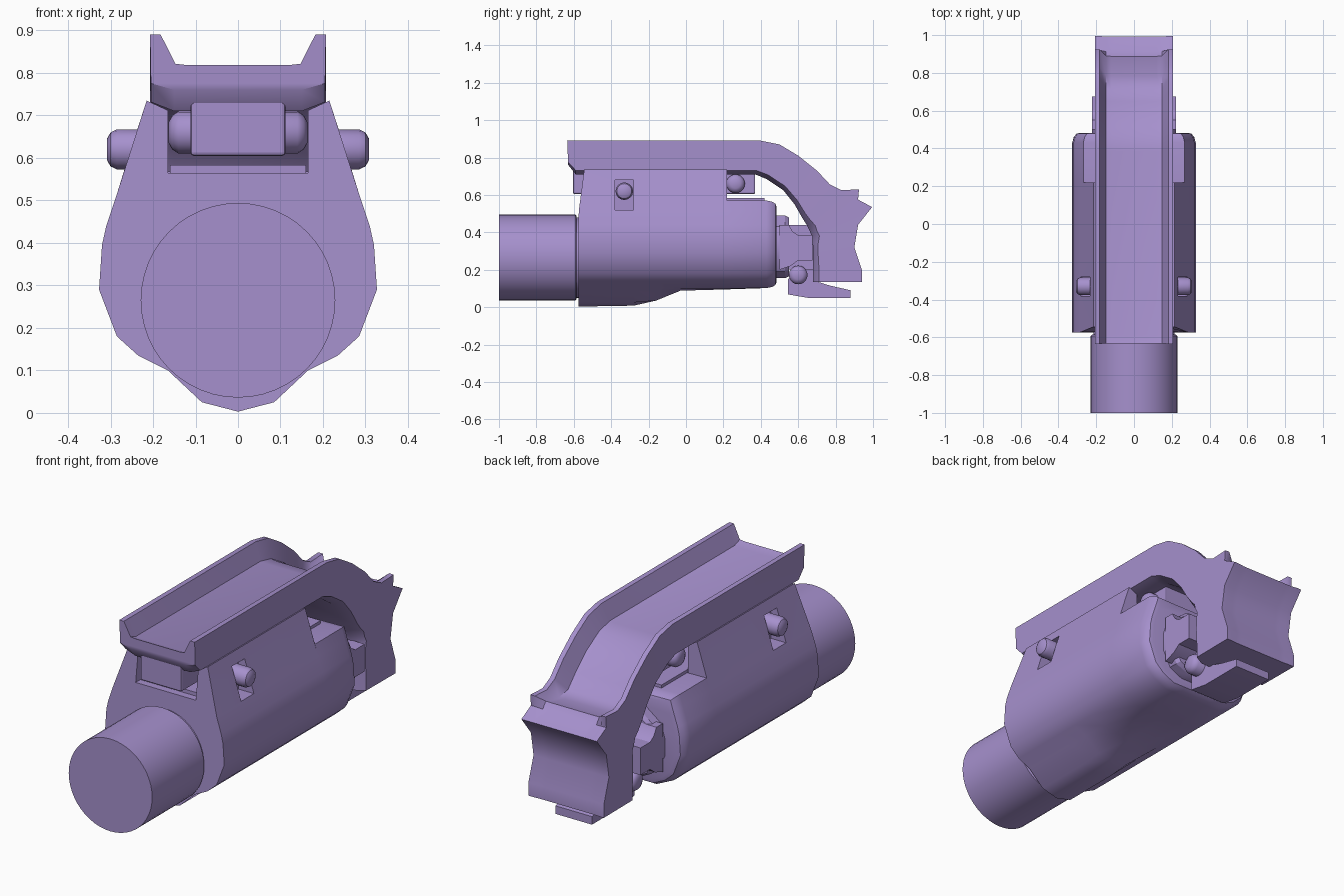
import bpy, bmesh, math
from mathutils import Vector

cube = bpy.data.objects.get("Cube")
if cube:
    bpy.data.objects.remove(cube, do_unlink=True)

mat = bpy.data.materials.new("soft purple")
mat.use_nodes = True
COL = (0.38, 0.28, 0.61, 1)
mat.diffuse_color = COL
mat.node_tree.nodes["Principled BSDF"].inputs["Base Color"].default_value = COL


def finish(name, bm, angle=35, bevel=0, segs=2):
    bmesh.ops.remove_doubles(bm, verts=bm.verts, dist=1e-5)
    bmesh.ops.recalc_face_normals(bm, faces=bm.faces)
    me = bpy.data.meshes.new(name)
    bm.to_mesh(me)
    bm.free()
    ob = bpy.data.objects.new(name, me)
    bpy.context.collection.objects.link(ob)
    me.materials.append(mat)
    bpy.ops.object.select_all(action='DESELECT')
    ob.select_set(True)
    bpy.context.view_layer.objects.active = ob
    if angle:
        bpy.ops.object.shade_smooth_by_angle(angle=math.radians(angle))
    if bevel:
        m = ob.modifiers.new("bevel", 'BEVEL')
        m.width, m.segments, m.limit_method = bevel, segs, 'ANGLE'
    return ob


def loft(name, rings, angle=35):
    """Skin a list of closed rings and cap both ends."""
    bm = bmesh.new()
    vs = [[bm.verts.new(p) for p in r] for r in rings]
    n = len(vs[0])
    for a, b in zip(vs, vs[1:]):
        for i in range(n):
            j = (i + 1) % n
            bm.faces.new((a[i], a[j], b[j], b[i]))
    bm.faces.new(vs[0])
    bm.faces.new(vs[-1])
    bmesh.ops.dissolve_degenerate(bm, dist=1e-5, edges=bm.edges)
    return finish(name, bm, angle)


def box(name, x0, x1, y0, y1, z0, z1, bevel=0):
    bm = bmesh.new()
    bmesh.ops.create_cube(bm, size=1)
    for v in bm.verts:
        v.co = Vector(((x0 + x1) / 2 + v.co.x * (x1 - x0),
                       (y0 + y1) / 2 + v.co.y * (y1 - y0),
                       (z0 + z1) / 2 + v.co.z * (z1 - z0)))
    return finish(name, bm, 0, bevel)


def side_prism(name, pts, x0, x1, bevel=0):
    """Extrude a (y, z) outline across x."""
    return loft(name, [[(x, y, z) for y, z in pts] for x in (x0, x1)], 30)


def lathe(name, profile, axis, centre, n=32):
    """Revolve (position, radius) pairs about the x or y axis."""
    cx, cy, cz = centre
    rings = []
    for t, r in profile:
        ring = []
        for i in range(n):
            a = 2 * math.pi * i / n
            c, s = r * math.cos(a), r * math.sin(a)
            ring.append((cx + t, cy + c, cz + s) if axis == 'x' else (cx + c, cy + t, cz + s))
        rings.append(ring)
    return loft(name, rings)


# Barrel with a narrow neck entering the body
lathe("barrel", [(-1, .229), (-.592, .229), (-.585, .222), (-.585, .215), (-.5, .215)],
      'y', (0, 0, .265), 48)

# Body: teardrop section with an open channel on top and a lower rear ledge
SIDE = [(.285, .515), (.31, .44), (.32, .395), (.327, .29), (.285, .18), (.235, .135),
        (.165, .10), (.085, .025)]
TOP_FRONT = [(.165, .565), (.165, .712), (.215, .735)]
TOP_BACK = [(.165, .568), (.2, .569), (.268, .57)]


def body_ring(y, zmin, top, s=1.0, lean=0.0):
    half = top + SIDE
    ring = half + [(0, .003)] + [(-x, z) for x, z in reversed(half)]
    out = []
    for x, z in ring:
        z = max(z, zmin)
        out.append((x * s, y + lean * max(0, z - .5), .33 + (z - .33) * s))
    return out


loft_body = loft("body", [
    body_ring(-.575, .003, TOP_FRONT, 1, .13),
    body_ring(-.28, .008, TOP_FRONT),
    body_ring(-.16, .035, TOP_FRONT),
    body_ring(-.03, .088, TOP_FRONT),
    body_ring(.22, .095, TOP_FRONT),
    body_ring(.22, .095, TOP_BACK),
    body_ring(.43, .102, TOP_BACK),
    body_ring(.46, .102, TOP_BACK, .975),
    body_ring(.478, .102, TOP_BACK, .93),
    body_ring(.483, .102, TOP_BACK, .87)])

# Side pockets with a rounded stud in each
for side, s in (("left", 1), ("right", -1)):
    x0, x1 = sorted((s * .2, s * .4))
    cutter = box(side + "_pocket_cutter", x0, x1, -.38, -.28, .52, .68)
    cutter.hide_render = True
    cutter.hide_set(True)
    m = loft_body.modifiers.new("pocket", 'BOOLEAN')
    m.operation, m.object, m.solver = 'DIFFERENCE', cutter, 'EXACT'
    lathe(side + "_stud", [(s * .19, .047), (s * .285, .047), (s * .3, .04), (s * .308, .026)],
          'x', (0, -.33, .62), 16)

# Rail: grooved section swept back and down into the grip
# each station: inner (y, z), outer (y, z), groove floor fraction
STATIONS = [
    ((-.63, .76), (-.635, .89), .45), ((-.59, .71), (-.59, .89), .52),
    ((.37, .71), (.40, .89), .52), ((.43, .685), (.50, .87), .54),
    ((.52, .625), (.60, .81), .56), ((.58, .55), (.70, .73), .58),
    ((.62, .48), (.77, .655), .62), ((.645, .44), (.83, .625), .75),
    ((.66, .41), (.925, .63), .86), ((.67, .385), (.92, .575), .97),
    ((.675, .36), (.995, .535), .99), ((.678, .33), (.92, .44), .99),
    ((.68, .28), (.90, .32), .99), ((.68, .2), (.94, .2), .99),
    ((.68, .135), (.94, .135), .99)]
rings = []
for (iy, iz), (oy, oz), f in STATIONS:
    half = [(.15, 0), (.205, .12), (.207, 1), (.182, 1), (.147, f + .04 * (1 - f)), (.12, f)]
    section = half + [(-x, v) for x, v in reversed(half)]
    rings.append([(x, iy + (oy - iy) * v, iz + (oz - iz) * v) for x, v in section])
loft("rail_and_grip", rings, 40)

# Lugs under the rail, hinge pin and channel plate
box("front_lug", -.112, .112, -.605, -.47, .605, .74, .008)
box("rear_lug", -.112, .112, .215, .37, .605, .76, .008)
PIN = [(-.163, .025), (-.155, .04), (-.14, .05), (.14, .05), (.155, .04), (.163, .025)]
lathe("hinge_pin", PIN, 'x', (0, .265, .66), 20)
box("channel_plate", -.16, .16, -.53, .42, .56, .583)

# Rear plate behind the body
OCT = [(.12, .49), (.2, .43), (.222, .36), (.222, .27), (.18, .19), (.11, .155)]
OCT += [(-x, z) for x, z in reversed(OCT)]
loft("rear_plate", [[(x * s, y, .32 + (z - .32) * s) for x, z in OCT]
                    for y, s in ((.46, 1), (.53, 1), (.55, .94))], 30)

# Side brackets linking the rear plate to the grip
for side, s in (("left", 1), ("right", -1)):
    side_prism(side + "_bracket", [(.5, .44), (.55, .44), (.57, .405), (.6, .385), (.675, .385),
                                   (.675, .25), (.6, .25), (.56, .22), (.5, .2)],
               s * .1, s * .223)
box("link_block", -.11, .11, .5, .7, .2, .44)

# Lower latch and its pin
side_prism("lower_latch", [(.545, .15), (.545, .068), (.65, .05), (.88, .05), (.88, .09),
                           (.77, .115), (.69, .14), (.69, .2), (.6, .2)], -.1, .1)
lathe("latch_pin", PIN, 'x', (0, .6, .172), 20)
